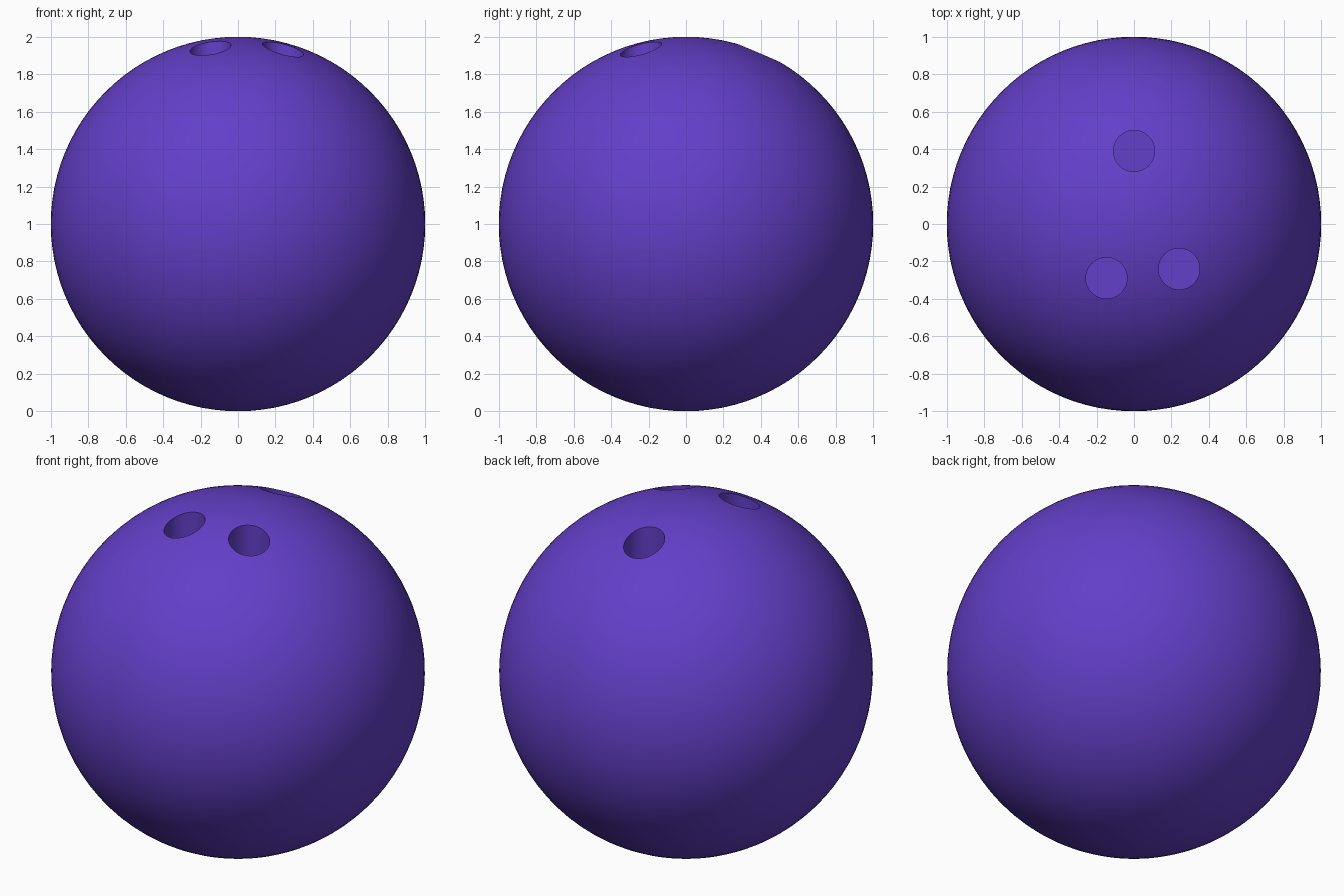
import bpy
import math

if "Cube" in bpy.data.objects:
    bpy.data.objects.remove(bpy.data.objects["Cube"])

HOLES = [(0.0, 0.39), (-0.147, -0.289), (0.241, -0.24)]
HOLE_RADIUS = 0.11
HOLE_FLOOR = 1.4

# Ball
bpy.ops.mesh.primitive_uv_sphere_add(segments=96, ring_count=48, radius=1, location=(0, 0, 1))
ball = bpy.context.object
ball.name = "ball"
mat = bpy.data.materials.new("purple")
mat.diffuse_color = (0.125, 0.05, 0.58, 1)
mat.use_nodes = True
mat.node_tree.nodes["Principled BSDF"].inputs["Base Color"].default_value = mat.diffuse_color
ball.data.materials.append(mat)


# Vertical finger and thumb holes
def drill(x, y):
    top = 2.2
    bpy.ops.mesh.primitive_cylinder_add(vertices=48, radius=HOLE_RADIUS, depth=top - HOLE_FLOOR,
                                        location=(x, y, (top + HOLE_FLOOR) / 2))
    cutter = bpy.context.object
    cutter.name = "hole_cutter"
    cutter.hide_render = True
    cutter.data.materials.append(mat)
    mod = ball.modifiers.new("hole", 'BOOLEAN')
    mod.operation = 'DIFFERENCE'
    mod.solver = 'EXACT'
    mod.object = cutter
    bpy.ops.object.select_all(action='DESELECT')
    ball.select_set(True)
    bpy.context.view_layer.objects.active = ball
    bpy.ops.object.modifier_apply(modifier=mod.name)
    bpy.data.objects.remove(cutter, do_unlink=True)


for x, y in HOLES:
    drill(x, y)

bpy.ops.object.shade_smooth_by_angle(angle=math.radians(30))
